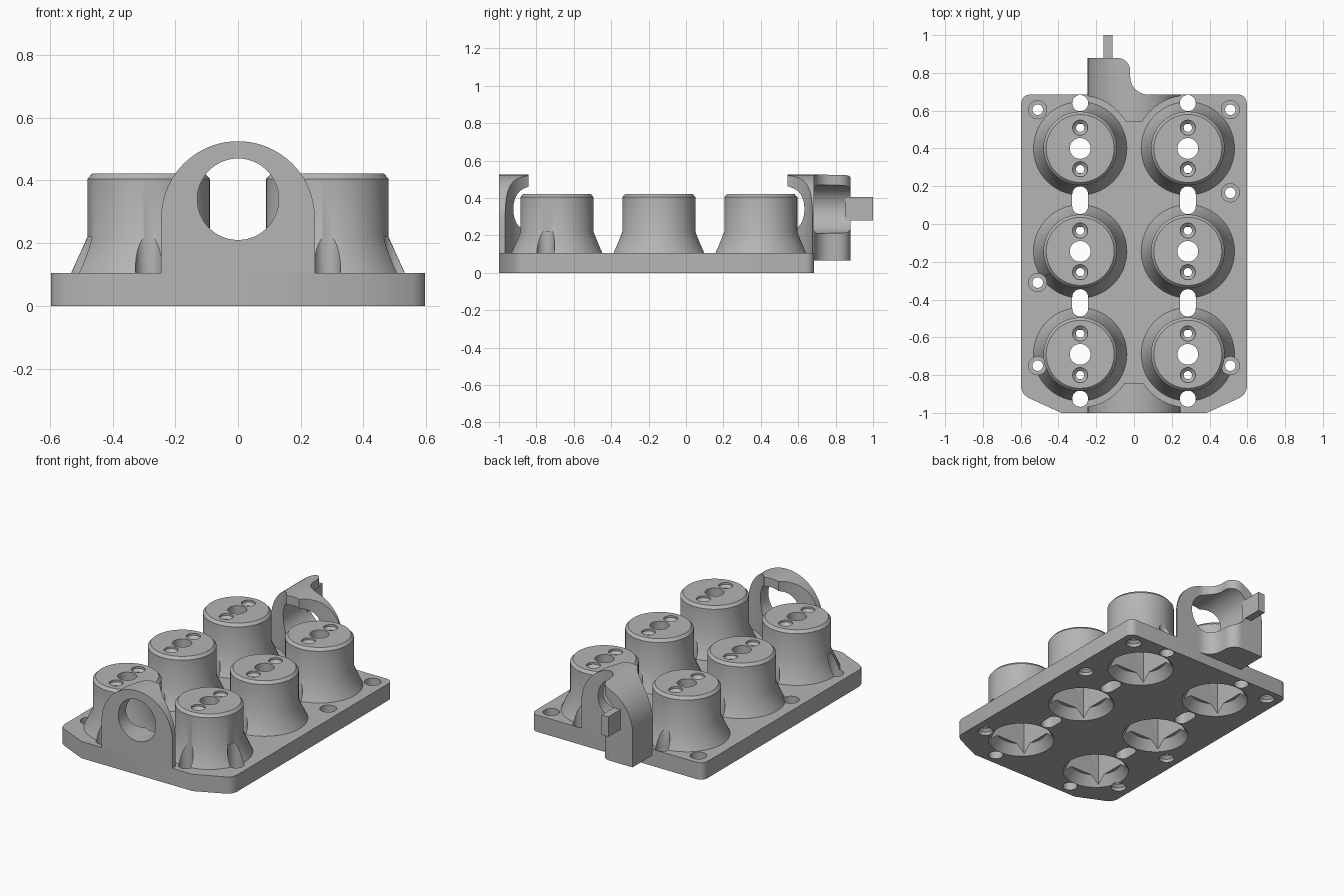
import bpy, bmesh
from math import sin, cos, pi

cube = bpy.data.objects.get("Cube")
if cube:
    bpy.data.objects.remove(cube)

mat = bpy.data.materials.new("plain grey")
mat.use_nodes = True
mat.diffuse_color = (0.46, 0.46, 0.46, 1)
mat.node_tree.nodes["Principled BSDF"].inputs["Base Color"].default_value = mat.diffuse_color
parts, cutters = [], []


def make(name, bm, is_cutter):
    bmesh.ops.recalc_face_normals(bm, faces=bm.faces)
    mesh = bpy.data.meshes.new(name)
    bm.to_mesh(mesh)
    bm.free()
    obj = bpy.data.objects.new(name, mesh)
    bpy.context.collection.objects.link(obj)
    obj.hide_render = is_cutter
    (cutters if is_cutter else parts).append(obj)
    return obj


def prism(name, outline, lo, hi, axis="z", is_cutter=False):
    """Extrude a 2D outline along z (xy outline) or y (xz outline)."""
    bm = bmesh.new()
    ends = [[bm.verts.new((a, b, h) if axis == "z" else (a, h, b)) for a, b in outline]
            for h in (lo, hi)]
    for ring in ends:
        bm.faces.new(ring)
    n = len(outline)
    for i in range(n):
        j = (i + 1) % n
        bm.faces.new((ends[0][i], ends[0][j], ends[1][j], ends[1][i]))
    return make(name, bm, is_cutter)


def lathe(name, x, y, profile, is_cutter=False, n=48):
    """Revolve (radius, height) points into a closed solid."""
    bm = bmesh.new()
    rings = [[bm.verts.new((x + r * cos(2 * pi * i / n), y + r * sin(2 * pi * i / n), z))
              for i in range(n)] for r, z in profile]
    bm.faces.new(rings[0])
    bm.faces.new(rings[-1])
    for low, high in zip(rings, rings[1:]):
        for i in range(n):
            j = (i + 1) % n
            bm.faces.new((low[i], low[j], high[j], high[i]))
    return make(name, bm, is_cutter)


def arc(cx, cy, r, start, end, n=12):
    return [(cx + r * cos(start + (end - start) * i / n),
             cy + r * sin(start + (end - start) * i / n)) for i in range(n + 1)]


def boolean(obj, tool, operation="DIFFERENCE"):
    mod = obj.modifiers.new("cut", "BOOLEAN")
    mod.operation, mod.solver, mod.object = operation, "EXACT", tool
    dg = bpy.context.evaluated_depsgraph_get()
    mesh = bpy.data.meshes.new_from_object(obj.evaluated_get(dg))
    obj.modifiers.clear()
    obj.data = mesh


PLATE_TOP, BACK, FRONT = 0.105, 0.685, -1.0
CUP_X, CUP_Y = 0.285, (0.4, -0.145, -0.69)

# Base plate with clipped front corners and rounded back corners
half = [(0.385, FRONT), (0.56, -0.92), (0.585, -0.9), (0.597, -0.87)]
half += arc(0.552, 0.64, 0.045, 0, pi / 2, 6)
plate = prism("base_plate", half + [(-x, y) for x, y in reversed(half)], 0, PLATE_TOP)

# Slots and round holes between the cups
through = []
for x in (-CUP_X, CUP_X):
    for low, high in ((0.094, 0.158), (-0.448, -0.387), (0.639, 0.641), (-0.926, -0.924)):
        outline = arc(x, high, 0.042, 0, pi) + arc(x, low, 0.042, pi, 2 * pi)
        through.append(prism("slot_cutter", outline, -0.1, 0.3, is_cutter=True))

# Counterbored screw holes
for x, y in ((-0.51, 0.605), (0.51, 0.605), (0.51, 0.165),
             (-0.51, -0.31), (-0.51, -0.75), (0.51, -0.75)):
    through.append(lathe("screw_cutter", x, y, [
        (0.045, -0.1), (0.045, 0.02), (0.028, 0.035), (0.028, 0.06),
        (0.048, 0.06), (0.048, 0.22)], True, 32))
for tool in through:
    boolean(plate, tool)

# Six hollow cups with flared feet
for x in (-CUP_X, CUP_X):
    for y in CUP_Y:
        cup = lathe("cup", x, y, [(0.255, 0.09), (0.247, PLATE_TOP), (0.195, 0.22),
                                  (0.195, 0.405), (0.18, 0.422)], n=64)
        s = 0.13
        square = [(x - s, y - s), (x + s, y - s), (x + s, y + s), (x - s, y + s)]
        pocket = prism("pocket_cutter", square, -0.05, 0.36, is_cutter=True)
        lead_in = lathe("lead_in_cutter", x, y, [(0.2, -0.01), (0.15, 0.06)], True)
        boolean(plate, pocket)
        boolean(plate, lead_in)
        boolean(cup, pocket)
        boolean(cup, lathe("centre_hole_cutter", x, y, [(0.055, 0.3), (0.055, 0.5)], True, 32))
        for dy in (-0.11, 0.11):
            boolean(cup, lathe("small_hole_cutter", x, y + dy, [
                (0.022, 0.3), (0.022, 0.395), (0.04, 0.41), (0.04, 0.5)], True, 24))
        for tool in through:
            cx = sum(v.co.x for v in tool.data.vertices) / len(tool.data.vertices)
            cy = sum(v.co.y for v in tool.data.vertices) / len(tool.data.vertices)
            if abs(cx - x) < 0.3 and abs(cy - y) < 0.33:
                boolean(cup, tool)


def arch_outline(floor):
    return arc(0, 0.28, 0.245, 0, pi, 40) + [(-0.245, floor), (0.245, floor)]


# Ring-shaped arches at both ends, scooped out around the nearby cups
ring_hole = prism("ring_hole_cutter", arc(0, 0.34, 0.13, 0, 2 * pi, 48)[:-1],
                  -1.2, 1.2, "y", True)
for name, lo, hi, cup_y in (("front_arch", FRONT, -0.843, CUP_Y[2]),
                            ("back_arch", 0.543, BACK, CUP_Y[0])):
    arch = prism(name, arch_outline(PLATE_TOP), lo, hi, "y")
    for x in (-CUP_X, CUP_X):
        boolean(arch, lathe("clearance_cutter", x, cup_y, [(0.28, 0), (0.28, 0.7)], True, 96))
    boolean(arch, ring_hole)

# Hooked arm extending from the back arch
side = [(-0.3, BACK), (-0.3, 0.88)] + arc(-0.09, 0.81, 0.07, pi / 2, 0)
side += arc(0.075, 0.78, 0.095, pi, 1.5 * pi)
arm = prism("hook_arm", side, 0, 0.6)
arm_shape = prism("arm_shape_cutter", arch_outline(0.065), 0.6, 1.0, "y", True)
boolean(arm, arm_shape, "INTERSECT")
boolean(arm, ring_hole)

# Thin fin at the end of the arm
prism("fin", [(-0.162, 0.85), (-0.115, 0.85), (-0.115, 1.0), (-0.162, 1.0)], 0.28, 0.405)

# Finish: drop the cutters, colour and shade the parts
for tool in cutters:
    bpy.data.objects.remove(tool)
bpy.ops.object.select_all(action="DESELECT")
for obj in parts:
    obj.data.materials.clear()
    obj.data.materials.append(mat)
    obj.select_set(True)
bpy.context.view_layer.objects.active = plate
bpy.ops.object.shade_smooth_by_angle(angle=pi / 6)
